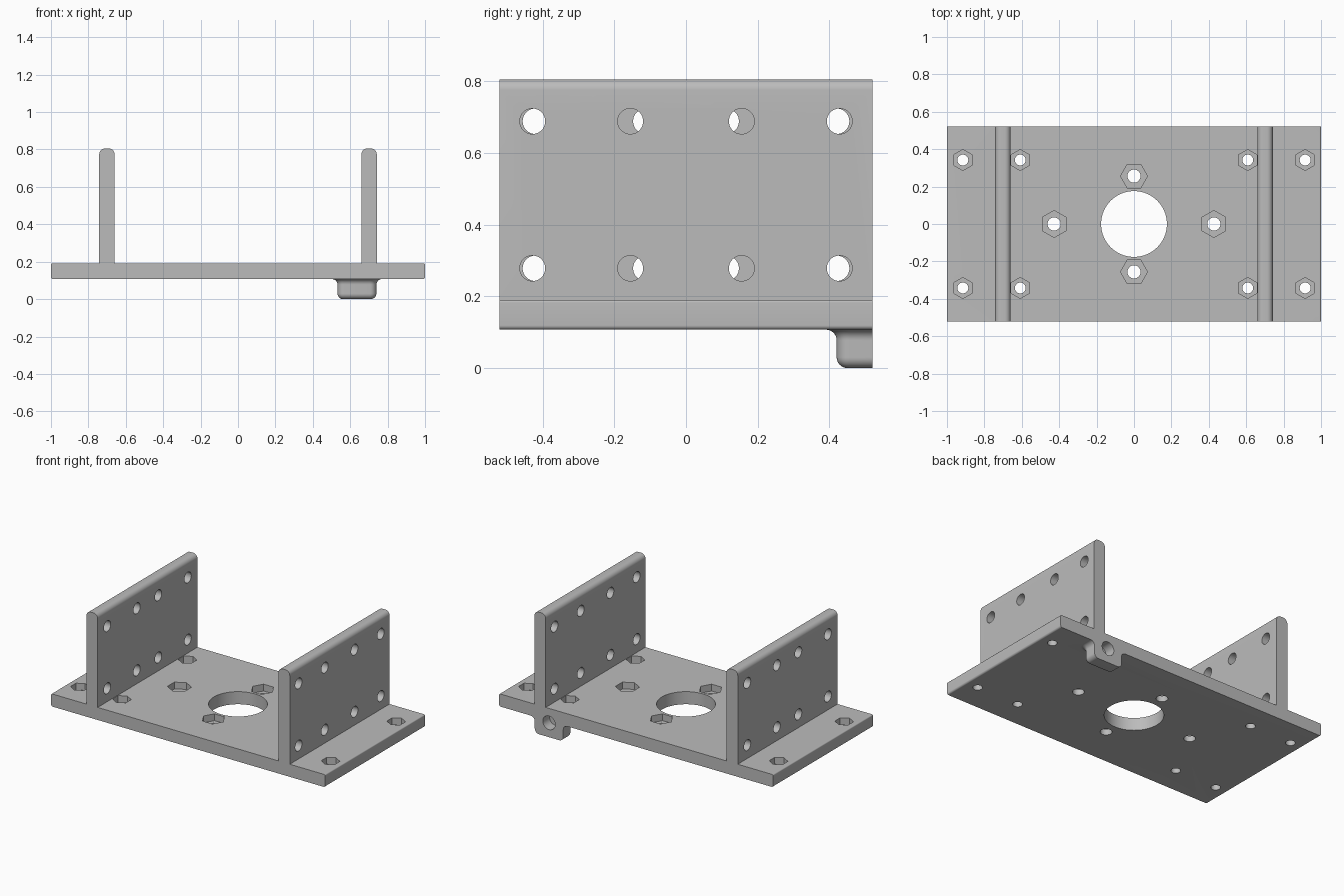
import bpy, bmesh, math
from mathutils import Vector, Matrix

if "Cube" in bpy.data.objects:
    bpy.data.objects.remove(bpy.data.objects["Cube"], do_unlink=True)

HALF_Y = 0.52
BASE_Z, DECK_Z, WALL_Z = 0.107, 0.19, 0.805
WALL_IN, WALL_OUT = 0.66, 0.742

grey = bpy.data.materials.new("plain grey")
grey.diffuse_color = (0.5, 0.5, 0.5, 1)
grey.use_nodes = True
grey.node_tree.nodes["Principled BSDF"].inputs["Base Color"].default_value = (0.5, 0.5, 0.5, 1)


def make_object(name, bm):
    bmesh.ops.recalc_face_normals(bm, faces=bm.faces)
    mesh = bpy.data.meshes.new(name)
    bm.to_mesh(mesh)
    bm.free()
    mesh.materials.append(grey)
    obj = bpy.data.objects.new(name, mesh)
    bpy.context.collection.objects.link(obj)
    return obj


def rounded(corners, steps=8):
    """Replace each (x, z, radius) corner with an arc."""
    out = []
    for i, (x, z, r) in enumerate(corners):
        p = Vector((x, z))
        if r == 0:
            out.append(p)
            continue
        prev, nxt = corners[i - 1], corners[(i + 1) % len(corners)]
        d1 = (Vector(prev[:2]) - p).normalized()
        d2 = (Vector(nxt[:2]) - p).normalized()
        for k in range(steps + 1):
            t = math.pi / 2 * k / steps
            out.append(p + r * (d1 + d2 - d2 * math.cos(t) - d1 * math.sin(t)))
    return out


def add_prism(bm, centre, radius, depth, axis, sides=40, turn=0.0):
    """Add a cylinder or hexagon along an axis to a cutter mesh."""
    rot = {"X": Matrix.Rotation(math.pi / 2, 4, "Y"),
           "Y": Matrix.Rotation(math.pi / 2, 4, "X"),
           "Z": Matrix.Identity(4)}[axis]
    bmesh.ops.create_cone(bm, cap_ends=True, segments=sides, radius1=radius, radius2=radius,
                          depth=depth,
                          matrix=Matrix.Translation(centre) @ rot @ Matrix.Rotation(turn, 4, "Z"))


def boolean(target, tool, operation):
    mod = target.modifiers.new(operation.lower(), "BOOLEAN")
    mod.operation = operation
    mod.solver = "EXACT"
    mod.object = tool
    bpy.context.view_layer.objects.active = target
    bpy.ops.object.modifier_apply(modifier=mod.name)
    bpy.data.objects.remove(tool, do_unlink=True)


# Base plate with two upright walls, extruded from one profile
half = [(1, BASE_Z, 0.012), (1, DECK_Z, 0.008), (WALL_OUT, DECK_Z, 0),
        (WALL_OUT, WALL_Z, 0.03), (WALL_IN, WALL_Z, 0.03), (WALL_IN, DECK_Z, 0)]
outline = rounded(half + [(-x, z, r) for x, z, r in reversed(half)])
bm = bmesh.new()
face = bm.faces.new([bm.verts.new((p.x, -HALF_Y, p.y)) for p in outline])
ext = bmesh.ops.extrude_face_region(bm, geom=[face])
bmesh.ops.translate(bm, vec=(0, 2 * HALF_Y, 0),
                    verts=[v for v in ext["geom"] if isinstance(v, bmesh.types.BMVert)])
bracket = make_object("bracket_body", bm)

# Lug under the rear edge: rounded bottom, filleted into the plate
LUG_L, LUG_R, LUG_Y, R = 0.532, 0.74, 0.42, 0.03
levels = []
for k in range(9):
    t = math.pi / 2 * (1 - k / 8)
    levels.append((-R + R * math.cos(t), R - R * math.sin(t)))
for k in range(9):
    t = math.pi / 2 * k / 8
    levels.append((R - R * math.cos(t), BASE_Z - R + R * math.sin(t)))
levels.append((R, BASE_Z + 0.03))
bm = bmesh.new()
rings = []
for off, z in levels:
    r = 0.035 + off
    section = rounded([(LUG_L - off, HALF_Y, 0), (LUG_L - off, LUG_Y - off, r),
                       (LUG_R + off, LUG_Y - off, r), (LUG_R + off, HALF_Y, 0)])
    rings.append([bm.verts.new((p.x, p.y, z)) for p in section])
for low, high in zip(rings, rings[1:]):
    for i in range(len(low) - 1):
        bm.faces.new((low[i], low[i + 1], high[i + 1], high[i]))
bm.faces.new(rings[0])
bm.faces.new(rings[-1])
bm.faces.new([r[0] for r in rings] + [r[-1] for r in reversed(rings)])
boolean(bracket, make_object("lug", bm), "UNION")

# Nut positions on the deck: (x, y, hole radius, hexagon radius, hexagon turn)
nuts = []
for s in (-1, 1):
    nuts.append((s * 0.427, 0, 0.035, 0.072, math.pi / 6))
    nuts.append((0, s * 0.256, 0.035, 0.072, 0))
    for x in (0.608, 0.915):
        for y in (-0.342, 0.342):
            nuts.append((s * x, y, 0.029, 0.056, math.pi / 6))

# Hexagonal nut pockets; create_cone starts its first corner on +y
bm = bmesh.new()
for x, y, hole, hexa, turn in nuts:
    add_prism(bm, (x, y, DECK_Z), hexa, 0.09, "Z", 6, turn + math.pi / 6)
boolean(bracket, make_object("nut_pocket_cutter", bm), "DIFFERENCE")

# Round holes: centre opening, bolt holes, wall holes and blind lug hole
bm = bmesh.new()
add_prism(bm, (0, 0, 0.15), 0.176, 0.3, "Z", 72)
for x, y, hole, hexa, turn in nuts:
    add_prism(bm, (x, y, 0.15), hole, 0.2, "Z")
wall_x = (WALL_IN + WALL_OUT) / 2
for side, spots in ((1, (0.155, 0.428)), (-1, (0.112, 0.42))):
    for y in spots:
        for sy in (-1, 1):
            for z in (0.278, 0.688):
                add_prism(bm, (side * wall_x, sy * y, z), 0.0355, 0.16, "X")
add_prism(bm, (0.636, HALF_Y, 0.095), 0.045, 0.14, "Y")
boolean(bracket, make_object("hole_cutter", bm), "DIFFERENCE")

# Smooth curved areas, keep hard edges
bpy.ops.object.select_all(action="DESELECT")
bracket.select_set(True)
bpy.context.view_layer.objects.active = bracket
bpy.ops.object.shade_smooth_by_angle(angle=math.radians(30))
